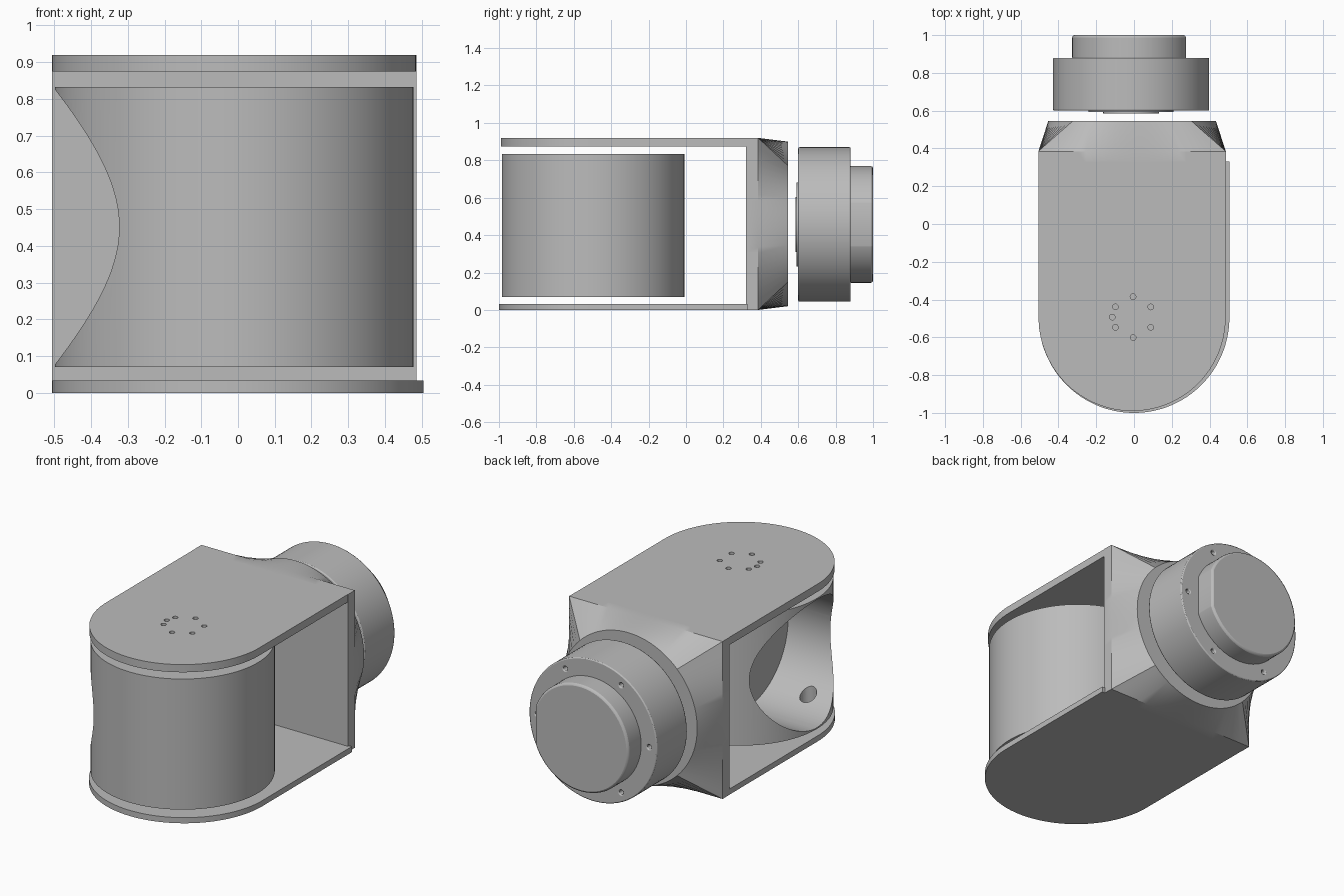
import bpy, bmesh, math
from mathutils import Matrix, Vector

if "Cube" in bpy.data.objects:
    bpy.data.objects.remove(bpy.data.objects["Cube"], do_unlink=True)

grey = bpy.data.materials.new("light grey")
grey.use_nodes = True
colour = (0.5, 0.5, 0.5, 1)
grey.diffuse_color = colour
grey.node_tree.nodes["Principled BSDF"].inputs["Base Color"].default_value = colour

CX = -0.01            # bracket centre line
MX, MZ = -0.015, 0.457  # motor axis


def finish(name, bm):
    bmesh.ops.recalc_face_normals(bm, faces=bm.faces)
    mesh = bpy.data.meshes.new(name)
    bm.to_mesh(mesh)
    bm.free()
    mesh.materials.append(grey)
    ob = bpy.data.objects.new(name, mesh)
    bpy.context.collection.objects.link(ob)
    return ob


def add_cylinder(bm, radius, depth, centre, axis, segments):
    turn = Vector((0, 0, 1)).rotation_difference(Vector(axis)).to_matrix().to_4x4()
    bmesh.ops.create_cone(bm, cap_ends=True, segments=segments, radius1=radius,
                          radius2=radius, depth=depth,
                          matrix=Matrix.Translation(centre) @ turn)


def cylinder(name, radius, depth, centre, axis, segments=96):
    bm = bmesh.new()
    add_cylinder(bm, radius, depth, centre, axis, segments)
    return finish(name, bm)


def box(name, low, high):
    bm = bmesh.new()
    size = Vector(high) - Vector(low)
    middle = (Vector(high) + Vector(low)) / 2
    bmesh.ops.create_cube(bm, size=1, matrix=Matrix.Translation(middle) @ Matrix.Diagonal((*size, 1)))
    return finish(name, bm)


def drill(name, points, radius, depth, axis):
    bm = bmesh.new()
    for p in points:
        add_cylinder(bm, radius, depth, p, axis, 20)
    return finish(name, bm)


def cut(ob, cutter):
    mod = ob.modifiers.new("cut", "BOOLEAN")
    mod.operation, mod.solver, mod.object = "DIFFERENCE", "EXACT", cutter
    bpy.context.view_layer.objects.active = ob
    bpy.ops.object.modifier_apply(modifier=mod.name)
    bpy.data.objects.remove(cutter, do_unlink=True)


def bevel(ob, width):
    mod = ob.modifiers.new("rim", "BEVEL")
    mod.width, mod.segments, mod.limit_method = width, 2, "ANGLE"
    mod.angle_limit = math.radians(50)


def plate(name, cx, cy, radius, back, z0, z1):
    # Straight back edge with a half-round front
    bm = bmesh.new()
    steps = 64
    outline = [(cx + radius, back), (cx - radius, back)]
    for i in range(steps + 1):
        a = math.pi + math.pi * i / steps
        outline.append((cx + radius * math.cos(a), cy + radius * math.sin(a)))
    face = bm.faces.new([bm.verts.new((x, y, z0)) for x, y in outline])
    side = bmesh.ops.extrude_face_region(bm, geom=[face])
    moved = [v for v in side["geom"] if isinstance(v, bmesh.types.BMVert)]
    bmesh.ops.translate(bm, verts=moved, vec=(0, 0, z1 - z0))
    return finish(name, bm)


# Bracket plates
top_plate = plate("top_plate", CX, -0.495, 0.495, 0.33, 0.875, 0.92)
bottom_plate = plate("bottom_plate", 0, -0.495, 0.505, 0.33, 0, 0.033)
holes = [(-0.005 + 0.108 * math.sin(k * math.pi / 3),
          -0.493 + 0.108 * math.cos(k * math.pi / 3), 0.9) for k in range(6)]
holes.append((-0.115, -0.493, 0.9))
cut(top_plate, drill("screw_cutter", holes, 0.015, 0.2, (0, 0, 1)))

# Bracket back: square slab blending into a round flange
bm = bmesh.new()
n, half, mid = 96, 0.496, 0.46
rings = []
for y, is_round in ((0.32, False), (0.385, False), (0.545, True)):
    ring = []
    for i in range(n):
        a = math.tau * i / n
        c, s = math.cos(a), math.sin(a)
        if is_round:
            x, z = 0.444 * c, 0.44 * s
        else:
            reach = 1 / max(abs(c), abs(s))
            x, z = half * c * reach, mid * s * reach
        ring.append(bm.verts.new((CX + x, y, mid + z)))
    rings.append(ring)
for a, b in zip(rings, rings[1:]):
    for i in range(n):
        j = (i + 1) % n
        bm.faces.new((a[i], a[j], b[j], b[i]))
bm.faces.new(rings[0])
bm.faces.new(rings[-1])
back_wall = finish("back_wall", bm)

# Drum with a round side pocket and a screw hole
drum = cylinder("drum", 0.488, 0.763, (CX, -0.497, 0.4515), (0, 0, 1), 128)
cut(drum, cylinder("pocket_cutter", 0.374, 1, (-0.55, -0.497, 0.4515), (1, 0, 0)))
cut(drum, drill("drum_screw_cutter", [(-0.3, -0.7, 0.1)], 0.045, 0.2, (0, 0, 1)))

# Motor body with a ring of screw holes
motor_body = cylinder("motor_body", 0.413, 0.28, (MX, 0.74, MZ), (0, 1, 0))
bevel(motor_body, 0.006)
ring = [(MX + 0.362 * math.cos(k * math.pi / 3), 0.88,
         MZ + 0.362 * math.sin(k * math.pi / 3)) for k in range(6)]
cut(motor_body, drill("motor_screw_cutter", ring, 0.013, 0.08, (0, 1, 0)))

# Motor end cap with one flat side
motor_cap = cylinder("motor_cap", 0.312, 0.13, (MX, 0.935, MZ), (0, 1, 0))
cut(motor_cap, box("flat_cutter", (0.275, 0.8, 0), (0.5, 1.1, 1)))
bevel(motor_cap, 0.012)

# Output discs between the motor and the bracket
output_disc = cylinder("output_disc", 0.225, 0.015, (MX, 0.5995, MZ), (0, 1, 0))
output_hub = cylinder("output_hub", 0.148, 0.02, (MX, 0.596, MZ), (0, 1, 0))

bpy.ops.object.select_all(action="DESELECT")
for ob in (top_plate, bottom_plate, back_wall, drum, motor_body, motor_cap, output_disc, output_hub):
    ob.select_set(True)
bpy.context.view_layer.objects.active = drum
bpy.ops.object.shade_smooth_by_angle(angle=math.radians(25))
